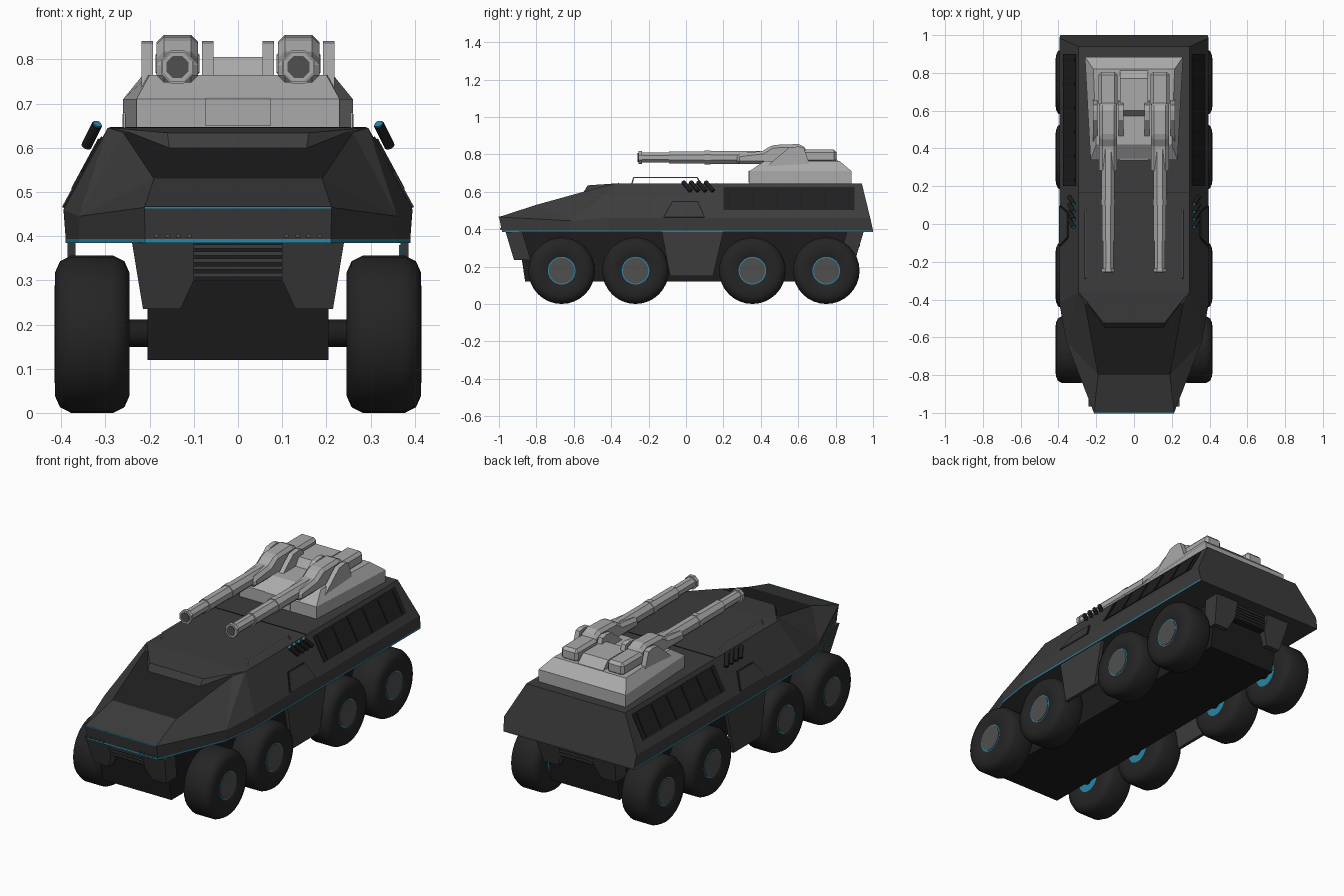
import bpy, bmesh, math
from mathutils import Vector, Matrix

old = bpy.data.objects.get("Cube")
if old:
    bpy.data.objects.remove(old, do_unlink=True)


def material(name, r, g, b):
    m = bpy.data.materials.new(name)
    m.use_nodes = True
    m.diffuse_color = (r, g, b, 1)
    m.node_tree.nodes["Principled BSDF"].inputs["Base Color"].default_value = (r, g, b, 1)
    return m


ARMOUR = material("dark armour", .045, .045, .045)
BLACK = material("black underbody", .012, .012, .012)
GLASS = material("black glass", .014, .014, .014)
RUBBER = material("tyre rubber", .018, .018, .018)
HUB = material("hub grey", .08, .08, .08)
BLUE = material("blue trim", .02, .24, .38)
LIGHT = material("light turret grey", .40, .40, .40)


def finish(name, bm, *mats, smooth=False):
    bmesh.ops.recalc_face_normals(bm, faces=bm.faces)
    me = bpy.data.meshes.new(name)
    bm.to_mesh(me)
    bm.free()
    for m in mats:
        me.materials.append(m)
    if smooth:
        me.shade_smooth()
        me.set_sharp_from_angle(angle=math.radians(40))
    ob = bpy.data.objects.new(name, me)
    bpy.context.scene.collection.objects.link(ob)
    return ob


def solid(name, pts, offset, mat):
    """Polygon swept along an offset."""
    bm = bmesh.new()
    f = bm.faces.new([bm.verts.new(p) for p in pts])
    new = bmesh.ops.extrude_face_region(bm, geom=[f], use_keep_orig=True)["geom"]
    bmesh.ops.translate(bm, vec=offset, verts=[g for g in new if isinstance(g, bmesh.types.BMVert)])
    return finish(name, bm, mat)


def pair(name, pts, offset, mat):
    for side, s in (("left", 1), ("right", -1)):
        solid(f"{side}_{name}", [(s * x, y, z) for x, y, z in pts],
              (s * offset[0], offset[1], offset[2]), mat)


def box(name, lo, hi, mat):
    return solid(name, [(lo[0], lo[1], lo[2]), (hi[0], lo[1], lo[2]), (hi[0], hi[1], lo[2]),
                        (lo[0], hi[1], lo[2])], (0, 0, hi[2] - lo[2]), mat)


def rod(name, a, b, radius, mat, sides=8, radius2=None):
    a, b = Vector(a), Vector(b)
    d = b - a
    bm = bmesh.new()
    turn = Matrix.Rotation(math.pi / sides, 4, "Z")
    bmesh.ops.create_cone(bm, cap_ends=True, segments=sides, radius1=radius,
                          radius2=radius2 or radius, depth=d.length,
                          matrix=Matrix.Translation((a + b) / 2)
                          @ d.to_track_quat("Z", "Y").to_matrix().to_4x4() @ turn)
    return finish(name, bm, mat, smooth=sides > 8)


# Upper hull: half outlines mirrored into one closed faceted shell
bm = bmesh.new()
cache = {}


def vert(p, s):
    key = (round(p[0] * s, 4), p[1], p[2])
    if key not in cache:
        cache[key] = bm.verts.new(key)
    return cache[key]


bottom = [(.21, -.985, .385), (.36, -.62, .385), (.39, -.42, .385), (.39, 1, .385)]
band = [(x, y, .394) for x, y, z in bottom]
waist = [(.212, -1, .465), (.36, -.62, .445), (.395, -.42, .46), (.395, .985, .46)]
A, B, C, D = waist
W, V, E, G = (.19, -.8, .53), (.26, -.42, .635), (.295, -.36, .645), (.295, .94, .645)
for s in (1, -1):
    for low, high, mat in ((bottom, band, 1), (band, waist, 0)):
        for i in range(3):
            quad = (low[i], low[i + 1], high[i + 1], high[i])
            bm.faces.new([vert(p, s) for p in quad]).material_index = mat
    for face in ((A, B, W), (B, V, W), (B, E, V), (B, C, E), (C, D, G, E)):
        bm.faces.new([vert(p, s) for p in face])
for p, q, mat in ((bottom[0], band[0], 1), (band[0], A, 0), (A, W, 0), (W, V, 2), (V, E, 0),
                  (E, G, 0), (G, D, 0), (D, band[3], 0), (band[3], bottom[3], 0)):
    f = bm.faces.new([vert(p, 1), vert(p, -1), vert(q, -1), vert(q, 1)])
    f.material_index = mat
bm.faces.new([vert(p, 1) for p in bottom] + [vert(p, -1) for p in reversed(bottom)])
finish("upper_hull", bm, ARMOUR, BLUE, GLASS)

# Brow above the windscreen
bm = bmesh.new()
rows = [[bm.verts.new((s * x, y, z)) for x, y, z in
         ((.295, -.355, .646), (.16, -.525, .634), (.155, -.55, .596), (.26, -.42, .633))]
        for s in (1, -1)]
for i in range(4):
    j = (i + 1) % 4
    bm.faces.new((rows[0][i], rows[0][j], rows[1][j], rows[1][i]))
for r in rows:
    bm.faces.new(r)
finish("windscreen_brow", bm, ARMOUR)
box("nose_trim", (-.212, -1.002, .463), (.212, -.997, .467), BLUE)
box("roof_seam", (-.29, .163, .645), (.29, .167, .647), BLACK)


# Panels lying on the sloped hull sides
def slope(y, z, lift=0):
    return (.395 - (z - .46) * .1 / .185 + lift, y, z)


def side_panel(name, yz, lift, mat):
    pair(name, [slope(y, z, lift - .006) for y, z in yz], (.006, 0, .003), mat)


side_panel("vent_panel", ((.2, .5), (.9, .5), (.9, .623), (.2, .623)), .003, GLASS)
for i in range(6):
    y = .225 + i * .128
    side_panel(f"vent_rib_{i}", ((y, .505), (y + .01, .505), (y + .01, .618), (y, .618)), .007, BLACK)
side_panel("hatch_seam", ((-.122, .463), (.102, .463), (.064, .547), (-.074, .547)), .002, BLACK)
side_panel("hatch", ((-.116, .463), (.096, .463), (.06, .543), (-.07, .543)), .005, ARMOUR)

# Lower hull, mid skirts, end prongs and grilles
solid("lower_hull", [(-.205, -.86, .12), (-.205, .86, .12), (-.205, .9, .385), (-.205, -.9, .385)],
      (.41, 0, 0), BLACK)
pair("mid_skirt", [(.368, -.13, .386), (.368, .2, .386), (.368, .145, .15), (.368, -.085, .15)],
     (.018, 0, 0), ARMOUR)
solid("left_skirt_lining", [(.364, -.11, .38), (.364, .18, .38), (.364, .135, .16), (.364, -.075, .16)],
      (.004, 0, 0), BLUE)
prong = ((.24, .386), (.215, .235), (.13, .235), (.1, .3), (.1, .386))
for end, e in (("front", -1), ("rear", 1)):
    reach = .965 if e < 0 else .95
    pair(f"{end}_prong", [(x, e * (reach - (.386 - z) * .3), z) for x, z in prong],
         (0, -e * .09, 0), ARMOUR)
    box(f"{end}_grille", (-.1, min(e * .92, e * .85), .3), (.1, max(e * .92, e * .85), .386), BLACK)
    for i in range(5):
        z = .308 + i * .016
        box(f"{end}_grille_slat_{i}", (-.1, e * .925 - .005, z), (.1, e * .925 + .005, z + .009), ARMOUR)

# Eight wheels
tyre = ((.07, .25), (.1, .245), (.14, .246), (.165, .257), (.178, .282), (.178, .378),
        (.165, .403), (.14, .414), (.1, .415), (.074, .406))
for i, y in enumerate((-.665, -.27, .355, .75)):
    rod(f"axle_{i}", (-.3, y, .18), (.3, y, .18), .032, BLACK, 16)
    for side, s in (("left", 1), ("right", -1)):
        bm = bmesh.new()
        ring = [bm.verts.new((s * x, y, .178 + r)) for r, x in tyre]
        edges = [bm.edges.new(p) for p in zip(ring, ring[1:])]
        bmesh.ops.spin(bm, geom=ring + edges, cent=(0, y, .178), axis=(1, 0, 0),
                       angle=math.tau, steps=32)
        bmesh.ops.remove_doubles(bm, verts=bm.verts, dist=.0005)
        finish(f"{side}_tyre_{i}", bm, RUBBER, smooth=True)
        rod(f"{side}_hub_ring_{i}", (s * .25, y, .178), (s * .406, y, .178), .075, BLUE, 32)
        rod(f"{side}_hub_{i}", (s * .26, y, .178), (s * .409, y, .178), .068, HUB, 32)

# Launcher tubes, roof rails and nose lamps
for side, s in (("left", 1), ("right", -1)):
    for i in range(4):
        y = -.015 + i * .04
        low, top = Vector((s * .343, y + .04, .604)), Vector((s * .319, y, .652))
        rod(f"{side}_launcher_{i}", low, top, .012, BLACK, 12)
        rod(f"{side}_launcher_cap_{i}", top, top + (top - low) * .05, .01, BLUE, 12)
    rail = [(s * .257, -.29, .64), (s * .257, -.28, .676), (s * .257, .06, .676), (s * .257, .08, .64)]
    for i in range(3):
        rod(f"{side}_rail_{i}", rail[i], rail[i + 1], .004, LIGHT, 6)
    for i in range(4):
        x = s * (.11 + i * .025)
        box(f"{side}_lamp_{i}", (x - .005, -.995, .397), (x + .005, -.985, .405), HUB)

# Turret base: stacked tapering rings
bm = bmesh.new()
loops = [[bm.verts.new(p) for p in ((-f, y0, z), (f, y0, z), (r, y1, z), (-r, y1, z))]
         for f, r, y0, y1, z in ((.23, .26, .34, .885, .64), (.23, .26, .34, .885, .71),
                                 (.2, .215, .42, .82, .765))]
for a, b in zip(loops, loops[1:]):
    for i in range(4):
        j = (i + 1) % 4
        bm.faces.new((a[i], a[j], b[j], b[i]))
bm.faces.new(loops[0])
bm.faces.new(loops[-1])
finish("turret_base", bm, LIGHT)
centre = ((.335, .65), (.335, .71), (.42, .745), (.5, .76), (.57, .764), (.6, .806), (.77, .806), (.83, .75))
solid("turret_centre", [(-.075, y, z) for y, z in centre], (.15, 0, 0), LIGHT)

# Twin guns
hood = ((.27, .748), (.27, .802), (.41, .818), (.46, .85), (.6, .855), (.645, .835), (.645, .75))
fin = ((.40, .71), (.55, .835), (.6, .842), (.63, .835), (.66, .75), (.66, .71))
stages = ((-.255, -.235, .037), (-.235, -.09, .03), (-.09, .1, .036), (.1, .13, .04), (.13, .45, .037))
for side, s in (("left", 1), ("right", -1)):
    c = s * .137
    for i, (y0, y1, r) in enumerate(stages):
        rod(f"{side}_barrel_{i}", (c, y0, .783), (c, y1, .783), r, LIGHT)
    rod(f"{side}_bore", (c, -.258, .783), (c, -.25, .783), .027, HUB)
    ob = solid(f"{side}_gun_housing", [(c - .047, y, z) for y, z in hood], (.094, 0, 0), LIGHT)
    bevel = ob.modifiers.new("chamfer", "BEVEL")
    bevel.width, bevel.segments = .016, 1
    breech = box(f"{side}_breech", (c - .05, .62, .755), (c + .05, .805, .825), LIGHT)
    bevel = breech.modifiers.new("chamfer", "BEVEL")
    bevel.width, bevel.segments = .015, 1
    for place, d in (("inner", -.068), ("outer", .068)):
        x = s * (.137 + d)
        solid(f"{side}_{place}_fin", [(x - .013, y, z) for y, z in fin], (.026, 0, 0), LIGHT)
